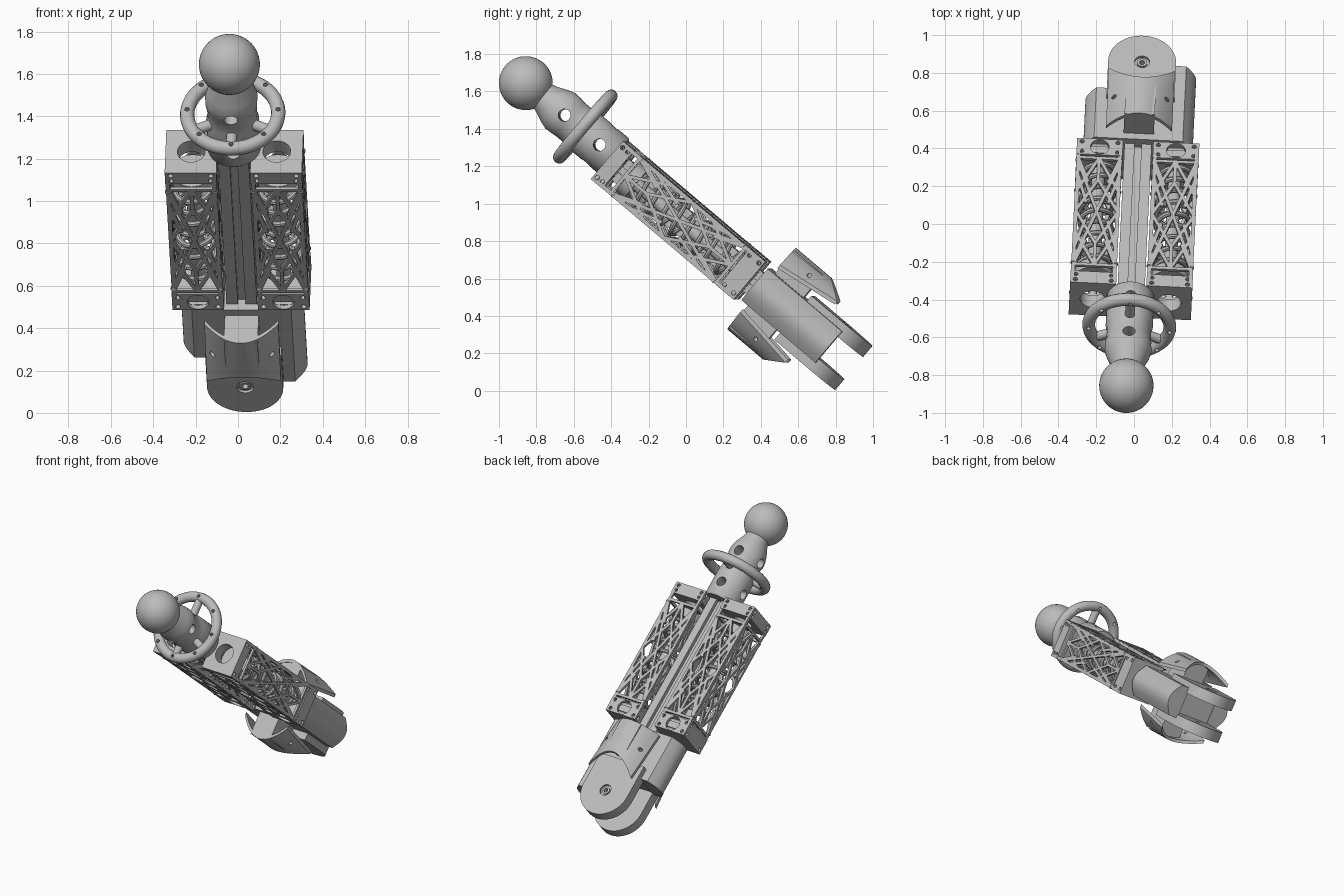
import bpy, bmesh
from math import sin, cos, pi, radians
from mathutils import Matrix, Vector

old = bpy.data.objects.get("Cube")
if old:
    bpy.data.objects.remove(old)

grey = bpy.data.materials.new("plain grey")
grey.use_nodes = True
COLOR = (0.5, 0.5, 0.5, 1)
grey.diffuse_color = COLOR
for node in grey.node_tree.nodes:
    if node.type == 'BSDF_PRINCIPLED':
        node.inputs["Base Color"].default_value = COLOR

# The arm is built upright (x across, y outward, z along it) and tilted at the end
TILT = (Matrix.Translation((0, -0.0265, 0.911))
        @ Matrix.Rotation(radians(-2.8), 4, 'Z') @ Matrix.Rotation(radians(49.8), 4, 'X'))
parts = []


def finish(name, bm):
    bmesh.ops.recalc_face_normals(bm, faces=bm.faces)
    me = bpy.data.meshes.new(name)
    bm.to_mesh(me)
    bm.free()
    me.materials.append(grey)
    ob = bpy.data.objects.new(name, me)
    bpy.context.scene.collection.objects.link(ob)
    parts.append(ob)
    return ob


def add_box(bm, lo, hi):
    lo, hi = Vector(lo), Vector(hi)
    m = Matrix.Translation((lo + hi) / 2) @ Matrix.Diagonal((*(hi - lo), 1))
    bmesh.ops.create_cube(bm, size=1, matrix=m)


def add_rod(bm, a, b, r, seg=20):
    a, b = Vector(a), Vector(b)
    turn = (b - a).to_track_quat('Z', 'Y').to_matrix().to_4x4()
    bmesh.ops.create_cone(bm, cap_ends=True, segments=seg, radius1=r, radius2=r,
                          depth=(b - a).length, matrix=Matrix.Translation((a + b) / 2) @ turn)


def add_prism(bm, outline, offset):
    face = bm.faces.new([bm.verts.new(p) for p in outline])
    new = bmesh.ops.extrude_face_region(bm, geom=[face])["geom"]
    bmesh.ops.translate(bm, vec=offset, verts=[v for v in new if isinstance(v, bmesh.types.BMVert)])


def box(name, lo, hi):
    bm = bmesh.new()
    add_box(bm, lo, hi)
    return finish(name, bm)


def drill(ob, rods):
    """Cut round holes, one after another, through a part."""
    for a, b, r in rods:
        bm = bmesh.new()
        add_rod(bm, a, b, r)
        cutter = finish("hole_cutter", bm)
        parts.remove(cutter)
        cutter.hide_render = True
        mod = ob.modifiers.new("hole", 'BOOLEAN')
        mod.object, mod.operation, mod.solver = cutter, 'DIFFERENCE', 'EXACT'
        bpy.context.view_layer.update()
        graph = bpy.context.evaluated_depsgraph_get()
        ob.data = bpy.data.meshes.new_from_object(ob.evaluated_get(graph))
        ob.modifiers.clear()
        bpy.data.objects.remove(cutter)


def lathe(name, profile, y, seg=40):
    bm = bmesh.new()
    rings = [[bm.verts.new((r * cos(2 * pi * i / seg), y + r * sin(2 * pi * i / seg), z))
              for i in range(seg)] for r, z in profile]
    for a, b in zip(rings, rings[1:]):
        for i in range(seg):
            j = (i + 1) % seg
            bm.faces.new((a[i], a[j], b[j], b[i]))
    bm.faces.new(rings[0])
    bm.faces.new(rings[-1])
    return finish(name, bm)


def tube(name, points, r, seg=8, closed=False):
    """Sweep a circle along points that wind around the z axis."""
    bm = bmesh.new()
    rings = []
    for c, out in points:
        rings.append([bm.verts.new(c + r * (out * cos(t) + Vector((0, 0, 1)) * sin(t)))
                      for t in (2 * pi * k / seg for k in range(seg))])
    pairs = list(zip(rings, rings[1:])) + ([(rings[-1], rings[0])] if closed else [])
    for a, b in pairs:
        for k in range(seg):
            j = (k + 1) % seg
            bm.faces.new((a[k], a[j], b[j], b[k]))
    if not closed:
        bm.faces.new(rings[0])
        bm.faces.new(rings[-1])
    return finish(name, bm)


# Lattice spring cages on both sides
HX, HY, HL, CX = 0.122, 0.133, 0.5, 0.202
HALF_BARS = [(-1, -.36, 1, .36), (0, .37, .95, .14), (0, .22, .95, 0), (0, .22, 0, .37),
             (.95, .37, .45, .2), (.5, .06, .95, .26)]


def lattice(name, half, place):
    bm = bmesh.new()
    bars = []
    for a, z, b, w in HALF_BARS:
        bars += [(sx * a, sz * z, sx * b, sz * w) for sx in (-1, 1) for sz in (-1, 1)]
    bars += [(s * .93, -.45, s * .93, .45) for s in (-1, 1)] + [(-1, s * .37, 1, s * .37) for s in (-1, 1)]
    for a, z, b, w in set(bars):
        p, q = Vector((a * half * .96, 0, z)), Vector((b * half * .96, 0, w))
        side = (q - p).cross(Vector((0, 1, 0))).normalized() * 0.009
        add_prism(bm, [p - side, p + side, q + side, q - side], (0, 0.016, 0))
    bmesh.ops.transform(bm, matrix=place, verts=bm.verts)
    return finish(name, bm)


for sign, label in ((1, "left"), (-1, "right")):
    cx = sign * CX
    for k in range(4):
        half, out = (HX, HY) if k % 2 == 0 else (HY, HX)
        place = (Matrix.Translation((cx, 0, 0)) @ Matrix.Rotation(k * pi / 2, 4, 'Z')
                 @ Matrix.Translation((0, out - 0.017, 0)))
        lattice(f"{label}_cage_panel", half, place)
    for end, z0, z1 in (("upper", 0.42, HL), ("lower", -HL, -0.39)):
        block = box(f"{label}_{end}_end_block", (cx - HX, -HY, z0), (cx + HX, HY, z1))
        holes = []
        for z in (z0 + 0.022, z1 - 0.022):
            for s in (-1, 1):
                holes.append(((cx + s * .095, -.2, z), (cx + s * .095, .2, z), .012))
                holes.append(((cx - .2, s * .105, z), (cx + .2, s * .105, z), .012))
        if end == "upper":
            holes.append(((cx, 0, 0.3), (cx, 0, 0.6), .066))
        else:
            holes += [((cx, s * .11, -.445), (cx, s * .2, -.445), .05) for s in (-1, 1)]
        drill(block, holes)
    # Coil spring and its guide rod
    steps = 9 * 24
    coil = []
    for i in range(steps + 1):
        t = 2 * pi * i / 24
        out = Vector((cos(t), sin(t), 0))
        coil.append((Vector((cx, 0, -.39 + .72 * i / steps)) + out * .085, out))
    tube(f"{label}_spring", coil, .014)
    bm = bmesh.new()
    add_rod(bm, (cx, 0, -.45), (cx, 0, .3), .035)
    add_rod(bm, (cx, 0, .3), (cx, 0, .36), .1)
    finish(f"{label}_spring_guide", bm)

# Grooved centre rail
outline = []
for k in range(4):
    turn = Matrix.Rotation(-k * pi / 2, 3, 'Z')
    for a, b in ((-.072, .072), (-.018, .072), (-.018, .045), (.018, .045), (.018, .072)):
        outline.append(turn @ Vector((a, b, -.56)))
bm = bmesh.new()
add_prism(bm, outline, (0, 0, 1.08))
finish("centre_rail", bm)

# Joint housing: rounded cheeks of unequal length around a core
box("housing_core", (-.18, -.11, -.87), (.18, .11, -.53))
for sign, label, bottom in ((1, "left", -1.05), (-1, "right", -.875)):
    arc = [(sign * (.17 + .12 * cos(t)), .11 * sin(t)) for t in (pi * (i / 16 - .5) for i in range(17))]
    arc = [(sign * (.235 + .055 * cos(pi * (i / 16 - .5))), .11 * (i / 8 - 1)) for i in range(17)]
    ring = [(sign * .17, -.11)] + arc + [(sign * .17, .11)]
    bm = bmesh.new()
    add_prism(bm, [(x, y, bottom) for x, y in ring], (0, 0, -.53 - bottom))
    finish(f"{label}_housing_cheek", bm)

# Fork plates with round ends and pivot holes
for label, y0, y1 in (("upper", .071, .148), ("lower", -.16, -.085)):
    arc = [(.18 * cos(t), -1.036 + .18 * sin(t)) for t in (pi + pi * i / 32 for i in range(33))]
    bm = bmesh.new()
    add_prism(bm, [(x, y0, z) for x, z in [(.18, -.8), (-.18, -.8)] + arc], (0, y1 - y0, 0))
    plate = finish(f"{label}_fork_plate", bm)
    face, s = (y1, 1) if y1 > 0 else (y0, -1)
    drill(plate, [((0, face - s * .015, -1.036), (0, face + s * .05, -1.036), .04),
                  ((0, -.3, -1.036), (0, .3, -1.036), .016)])
    bm = bmesh.new()
    add_rod(bm, (0, face - s * .02, -1.036), (0, face - s * .006, -1.036), .027)
    drill(finish(f"{label}_pivot_washer", bm), [((0, -.3, -1.036), (0, .3, -1.036), .014)])

# Curved covers standing on posts
for label, s in (("upper", 1), ("lower", -1)):
    bm = bmesh.new()
    n, m = 16, 8
    layers = []
    for inset in (0, .022):
        grid = []
        for i in range(n + 1):
            a = 2 * i / n - 1
            row = []
            for j in range(m + 1):
                f = j / m
                z = -.565 - f * (.25 + .11 * a * a)
                row.append(bm.verts.new((.175 * a, s * (.285 - (.12 - .05 * f) * a * a - inset), z)))
            grid.append(row)
        layers.append(grid)
        for i in range(n):
            for j in range(m):
                bm.faces.new((grid[i][j], grid[i + 1][j], grid[i + 1][j + 1], grid[i][j + 1]))
    edge = ([(i, 0) for i in range(n)] + [(n, j) for j in range(m)]
            + [(i, m) for i in range(n, 0, -1)] + [(0, j) for j in range(m, 0, -1)])
    for (a, b), (c, d) in zip(edge, edge[1:] + edge[:1]):
        bm.faces.new((layers[0][a][b], layers[0][c][d], layers[1][c][d], layers[1][a][b]))
    cover = finish(f"{label}_cover", bm)
    drill(cover, [((x, s * .1, -.72), (x, s * .4, -.72), .012) for x in (-.14, .14)])
    box(f"{label}_cover_post", (-.08, min(s * .1, s * .27), -.77), (.08, max(s * .1, s * .27), -.57))

# Neck with cross holes
NY = .03
neck = lathe("neck", [(.118, .49), (.125, .5), (.125, .7), (.118, .72), (.118, .8), (.126, .83),
                      (.124, .87), (.112, .91), (.09, .96), (.072, 1.02)], NY)
drill(neck, [(a, b, .033) for z in (.59, .835)
             for a, b in (((-.3, NY, z), (.3, NY, z)), ((0, -.3, z), (0, .3, z)))])

# Hand ring with bolt holes and spokes
RC, RZ = Vector((0, .052, .715)), .715
ring_path = []
for i in range(64):
    out = Vector((cos(2 * pi * i / 64), sin(2 * pi * i / 64), 0))
    ring_path.append((RC + out * .215, out))
ring = tube("hand_ring", ring_path, .034, 14, closed=True)
bolts = []
for i in range(8):
    p = RC + Vector((cos(i * pi / 4), sin(i * pi / 4), 0)) * .215
    bolts.append((p - Vector((0, 0, .1)), p + Vector((0, 0, .1)), .011))
drill(ring, bolts)
bm = bmesh.new()
for angle in (-150, -90, -30, 90):
    p = RC + Vector((cos(radians(angle)), sin(radians(angle)), 0)) * .21
    add_rod(bm, (0, NY, RZ), p, .026, 14)
finish("ring_spokes", bm)

# Ball knob
bm = bmesh.new()
bmesh.ops.create_uvsphere(bm, u_segments=48, v_segments=24, radius=.144)
bmesh.ops.translate(bm, vec=(0, .024, 1.108), verts=bm.verts)
finish("ball_knob", bm)

# Tilt everything and smooth the round surfaces
for ob in bpy.context.selected_objects:
    ob.select_set(False)
for ob in parts:
    ob.matrix_world = TILT
    ob.select_set(True)
bpy.context.view_layer.objects.active = parts[0]
bpy.ops.object.shade_smooth_by_angle(angle=radians(35))
